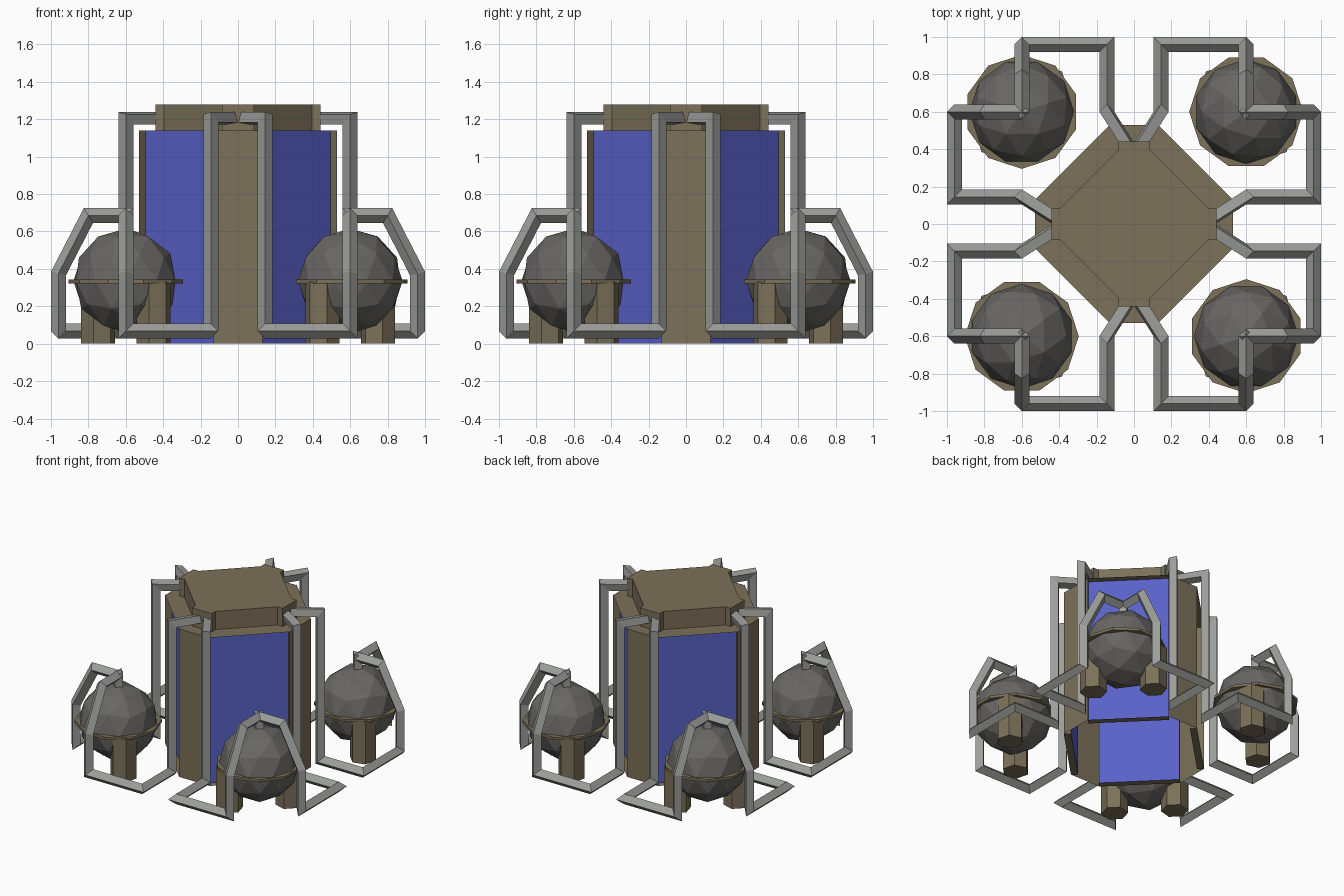
import bpy, bmesh
from math import pi, cos, sin
from mathutils import Vector, Matrix

if "Cube" in bpy.data.objects:
    bpy.data.objects.remove(bpy.data.objects["Cube"])


def material(name, rgb):
    m = bpy.data.materials.new(name)
    m.diffuse_color = (*rgb, 1)
    m.use_nodes = True
    m.node_tree.nodes["Principled BSDF"].inputs["Base Color"].default_value = m.diffuse_color
    return m


BROWN = material("brown_metal", (0.20, 0.165, 0.10))
BLUE = material("blue_panel", (0.10, 0.12, 0.58))
DARK = material("dark_grey", (0.14, 0.135, 0.13))
PIPE = material("pipe_grey", (0.33, 0.34, 0.32))


def finish(name, bm, *mats, recalc=True):
    if recalc:
        bmesh.ops.recalc_face_normals(bm, faces=bm.faces)
    me = bpy.data.meshes.new(name)
    bm.to_mesh(me)
    bm.free()
    for m in mats:
        me.materials.append(m)
    ob = bpy.data.objects.new(name, me)
    bpy.context.collection.objects.link(ob)
    return ob


def prism(bm, outline, z0, z1, bottom=True):
    lo = [bm.verts.new((x, y, z0)) for x, y in outline]
    hi = [bm.verts.new((x, y, z1)) for x, y in outline]
    n = len(outline)
    sides = [bm.faces.new((lo[i], lo[(i + 1) % n], hi[(i + 1) % n], hi[i])) for i in range(n)]
    bm.faces.new(hi)
    if bottom:
        bm.faces.new(lo[::-1])
    return sides


def ngon(n, r, cx, cy, a0):
    return [(cx + r * cos(a0 + 2 * pi * i / n), cy + r * sin(a0 + 2 * pi * i / n)) for i in range(n)]


def four_fold(points):
    # repeat an outline section around the z axis, counter-clockwise
    out = []
    for k in range(4):
        r = Matrix.Rotation(k * pi / 2, 2)
        out += [tuple(r @ Vector(p)) for p in points]
    return out


def tube(bm, path, r):
    # diamond section swept with mitred corners
    P = [Vector(p) for p in path]
    d = [(b - a).normalized() for a, b in zip(P, P[1:])]
    ring = [P[0] + Vector(o) * r for o in ((1, 0, 0), (0, 1, 0), (-1, 0, 0), (0, -1, 0))]
    rings = [[bm.verts.new(v) for v in ring]]
    for i in range(1, len(P)):
        n = d[i - 1] + d[i] if i < len(d) else d[i - 1]
        t = d[i - 1]
        ring = [v + t * ((P[i] - v).dot(n) / t.dot(n)) for v in ring]
        rings.append([bm.verts.new(v) for v in ring])
    for a, b in zip(rings, rings[1:]):
        for j in range(4):
            bm.faces.new((a[j], a[(j + 1) % 4], b[(j + 1) % 4], b[j]))
    bm.faces.new(rings[0][::-1])
    bm.faces.new(rings[-1])


# Central tower: open-bottomed octagon with recessed blue panels on the wide faces
bm = bmesh.new()
sides = prism(bm, four_fold([(0.53, -0.13), (0.53, 0.13)]), 0, 1.14, bottom=False)
wide = sides[1::2]
bmesh.ops.inset_individual(bm, faces=wide, thickness=0.075, use_even_offset=True)
bmesh.ops.inset_individual(bm, faces=wide, thickness=0, depth=-0.05)
for f in wide:
    f.material_index = 1
finish("tower", bm, BROWN, BLUE, recalc=False)

# Notched roof block
bm = bmesh.new()
prism(bm, four_fold([(0.395, -0.085), (0.44, -0.085), (0.44, 0.085), (0.395, 0.085)]), 1.14, 1.28)
finish("roof_block", bm, BROWN)

# One pipe run: tank top, out, down, along the ground, up to the roof block
RUN = [(0.6, 0.6, 0.56), (0.6, 0.6, 0.685), (0.8, 0.6, 0.685), (0.96, 0.6, 0.375),
       (0.96, 0.6, 0.068), (0.96, 0.145, 0.068), (0.6, 0.145, 0.068),
       (0.6, 0.145, 1.205), (0.42, 0.03, 1.205)]

# Four corner tanks, each turned a quarter from the last
for k in range(4):
    turn = Matrix.Rotation(k * pi / 2, 4, 'Z')

    bm = bmesh.new()
    bmesh.ops.create_icosphere(bm, subdivisions=2, radius=0.28,
                               matrix=Matrix.Translation((0.6, 0.6, 0.335)))
    finish(f"tank_{k}", bm, DARK).matrix_world = turn

    bm = bmesh.new()
    prism(bm, ngon(10, 0.305, 0.6, 0.6, 0), 0.322, 0.342)
    finish(f"tank_collar_{k}", bm, BROWN).matrix_world = turn

    bm = bmesh.new()
    for s in (-1, 1):
        o = s * 0.21 * cos(pi / 4)
        prism(bm, ngon(6, 0.095, 0.6 + o, 0.6 - o, -pi / 4), 0, 0.33)
    finish(f"tank_legs_{k}", bm, BROWN).matrix_world = turn

    bm = bmesh.new()
    tube(bm, RUN, 0.04)
    tube(bm, [(y, x, z) for x, y, z in RUN], 0.04)
    finish(f"tank_pipes_{k}", bm, PIPE).matrix_world = turn
